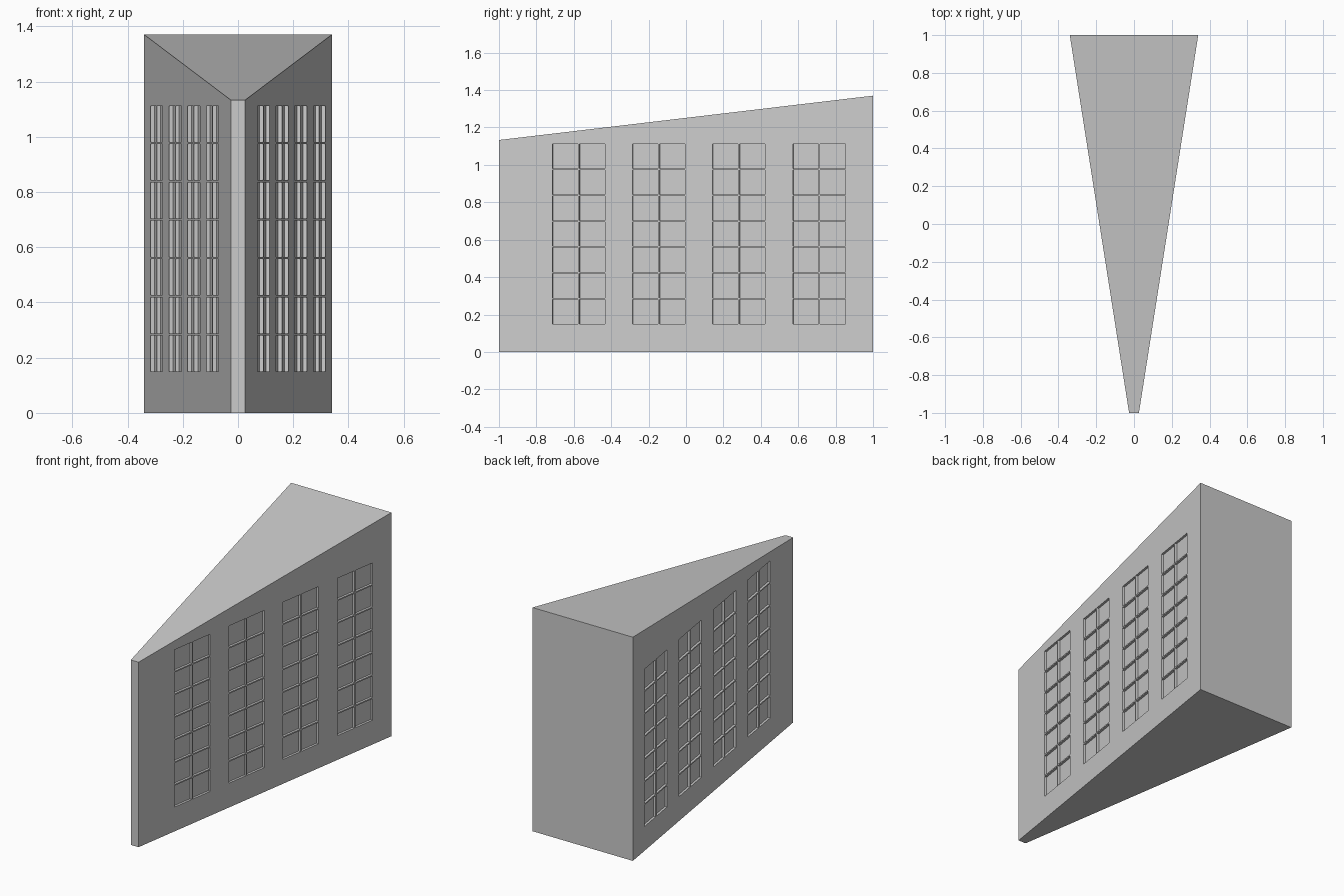
import bpy, bmesh, math
from mathutils import Matrix

if "Cube" in bpy.data.objects:
    bpy.data.objects.remove(bpy.data.objects["Cube"])

FRONT_W, BACK_W = 0.026, 0.34      # half widths at y = -1 and y = 1
FRONT_H, BACK_H = 1.133, 1.37      # roof heights
SLOPE = (BACK_W - FRONT_W) / 2
ANGLE = math.atan(SLOPE)
DEPTH = 0.014                      # window recess
PANE_Y, PANE_Z, GAP = 0.136, 0.1307, 0.008


def add_object(name, bm):
    bmesh.ops.recalc_face_normals(bm, faces=bm.faces)
    mesh = bpy.data.meshes.new(name)
    bm.to_mesh(mesh)
    bm.free()
    obj = bpy.data.objects.new(name, mesh)
    bpy.context.collection.objects.link(obj)
    return obj


# Wedge-shaped building with a roof rising to the back
bm = bmesh.new()
bmesh.ops.create_cube(bm, size=2)
for v in bm.verts:
    back = v.co.y > 0
    v.co.x *= BACK_W if back else FRONT_W
    v.co.z = (BACK_H if back else FRONT_H) if v.co.z > 0 else 0
building = add_object("wedge_building", bm)

# Window pane cutters: four bays of two by seven panes on each long wall
bm = bmesh.new()
for side in (-1, 1):
    for bay in range(4):
        for col in range(2):
            y = -0.714 + bay * 0.4285 + col * (PANE_Y + GAP) + PANE_Y / 2
            x = side * (FRONT_W + SLOPE * (y + 1))
            for row in range(7):
                z = 0.149 + row * (PANE_Z + GAP) + PANE_Z / 2
                mat = (Matrix.Translation((x, y, z))
                       @ Matrix.Rotation(-side * ANGLE, 4, 'Z')
                       @ Matrix.Diagonal((2 * DEPTH, PANE_Y / math.cos(ANGLE), PANE_Z, 1)))
                bmesh.ops.create_cube(bm, size=1, matrix=mat)
cutter = add_object("window_cutter", bm)
cutter.hide_render = True

# Cut the recessed windows into the walls
mod = building.modifiers.new("windows", 'BOOLEAN')
mod.operation = 'DIFFERENCE'
mod.solver = 'EXACT'
mod.object = cutter
bpy.context.view_layer.objects.active = building
building.select_set(True)
bpy.ops.object.modifier_apply(modifier=mod.name)
bpy.data.objects.remove(cutter)
